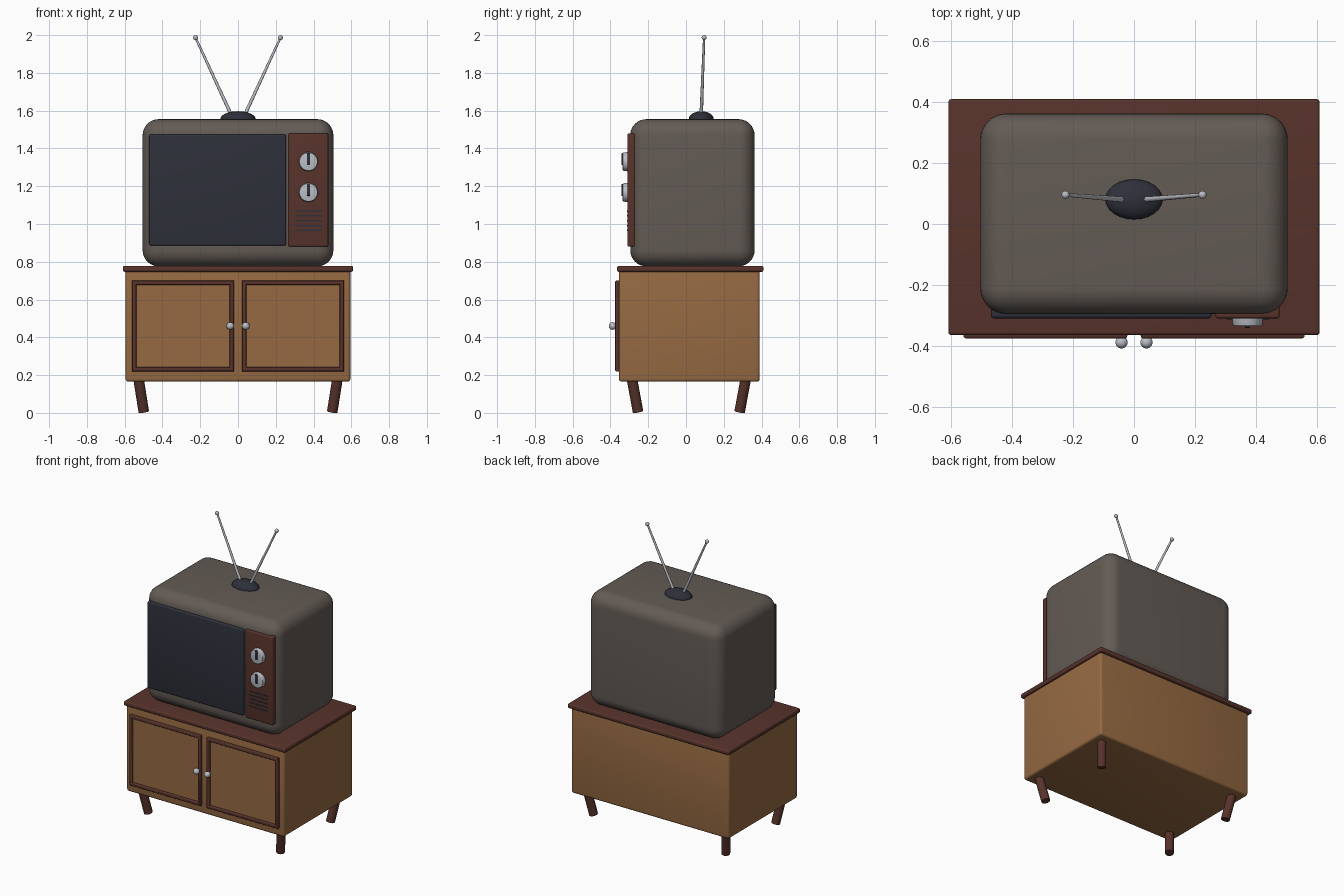
import bpy, bmesh, math
from mathutils import Vector

if "Cube" in bpy.data.objects:
    bpy.data.objects.remove(bpy.data.objects["Cube"], do_unlink=True)


def material(name, rgb):
    # sRGB bytes to linear values
    lin = [((c / 255 + 0.055) / 1.055) ** 2.4 for c in rgb]
    mat = bpy.data.materials.new(name)
    mat.use_nodes = True
    mat.diffuse_color = (*lin, 1)
    bsdf = mat.node_tree.nodes["Principled BSDF"]
    bsdf.inputs["Base Color"].default_value = (*lin, 1)
    bsdf.inputs["Roughness"].default_value = 0.6
    return mat


wood = material("honey wood", (150, 106, 66))
dark_wood = material("dark wood", (88, 51, 43))
casing = material("warm grey casing", (99, 91, 85))
charcoal = material("charcoal", (46, 48, 58))
metal = material("pale metal", (186, 190, 197))


def finish(name, bm, *mats, angle=40):
    mesh = bpy.data.meshes.new(name)
    bmesh.ops.recalc_face_normals(bm, faces=bm.faces[:])
    bm.to_mesh(mesh)
    bm.free()
    for mat in mats:
        mesh.materials.append(mat)
    obj = bpy.data.objects.new(name, mesh)
    bpy.context.collection.objects.link(obj)
    bpy.ops.object.select_all(action='DESELECT')
    obj.select_set(True)
    bpy.context.view_layer.objects.active = obj
    bpy.ops.object.shade_smooth_by_angle(angle=math.radians(angle))
    return obj


def box_mesh(x, y, z):
    bm = bmesh.new()
    bmesh.ops.create_cube(bm, size=1)
    for v in bm.verts:
        for axis, (lo, hi) in enumerate((x, y, z)):
            v.co[axis] = hi if v.co[axis] > 0 else lo
    return bm


def bevel(bm, edges, width, segments):
    bmesh.ops.bevel(bm, geom=edges, offset=width, segments=segments,
                    profile=0.5, affect='EDGES', clamp_overlap=True)


def box(name, x, y, z, mat, width=0.0, segments=4):
    bm = box_mesh(x, y, z)
    if width:
        bevel(bm, bm.edges[:], width, segments)
    return finish(name, bm, mat)


def rod(name, start, end, r1, r2, mat, sides=16, rim=0.0):
    a, b = Vector(start), Vector(end)
    bm = bmesh.new()
    bmesh.ops.create_cone(bm, cap_ends=True, segments=sides,
                          radius1=r1, radius2=r2, depth=(b - a).length)
    if rim:
        edges = [e for e in bm.edges if all(v.co.z > 0 for v in e.verts)]
        bevel(bm, edges, rim, 3)
    turn = (b - a).to_track_quat('Z', 'Y').to_matrix()
    for v in bm.verts:
        v.co = turn @ v.co + (a + b) / 2
    return finish(name, bm, mat)


def ball(name, centre, radii, mat):
    bm = bmesh.new()
    bmesh.ops.create_uvsphere(bm, u_segments=24, v_segments=16, radius=1)
    bmesh.ops.scale(bm, vec=radii, verts=bm.verts[:])
    bmesh.ops.translate(bm, vec=centre, verts=bm.verts[:])
    return finish(name, bm, mat)


def door(name, x):
    # Dark frame with a recessed panel
    bm = box_mesh(x, (-0.376, -0.345), (0.22, 0.70))
    front = min(bm.faces, key=lambda f: f.calc_center_median().y)
    rim = list(front.edges)
    bmesh.ops.inset_region(bm, faces=[front], thickness=0.031)
    lip = bmesh.ops.inset_region(bm, faces=[front], thickness=0.001)
    bmesh.ops.translate(bm, vec=(0, 0.014, 0), verts=front.verts[:])
    front.material_index = 1
    outer = [e for e in bm.edges
             if all(abs(v.co.y + 0.376) < 1e-4 for v in e.verts)
             and e.calc_face_angle(0) > 1]
    bevel(bm, outer, 0.008, 3)
    return finish(name, bm, dark_wood, wood)


# Cabinet
box("cabinet_body", (-0.595, 0.595), (-0.355, 0.39), (0.165, 0.76), wood, 0.015)
box("cabinet_top", (-0.61, 0.61), (-0.365, 0.41), (0.747, 0.778), dark_wood, 0.01)
for side, label in ((1, "left"), (-1, "right")):
    door(f"{label}_door", sorted((side * 0.022, side * 0.56)))
    ball(f"{label}_door_knob", (side * 0.041, -0.389, 0.46), (0.02, 0.02, 0.02), metal)
    rod(f"{label}_door_knob_stem", (side * 0.041, -0.36, 0.46),
        (side * 0.041, -0.38, 0.46), 0.008, 0.008, metal)
    # Legs lean in towards the floor
    for end, top_y, foot_y in (("front", -0.288, -0.254), ("back", 0.318, 0.284)):
        rod(f"{end}_{label}_leg", (side * 0.528, top_y, 0.19),
            (side * 0.499, foot_y, 0.006), 0.028, 0.028, dark_wood, 20)

# Television casing
box("television_casing", (-0.505, 0.505), (-0.295, 0.363), (0.776, 1.555),
    casing, 0.085, 8)
box("screen", (-0.47, 0.255), (-0.31, -0.27), (0.885, 1.475), charcoal, 0.01)
box("control_panel", (0.268, 0.478), (-0.31, -0.27), (0.88, 1.48), dark_wood, 0.008)

# Dials with pointers
for label, z in (("upper", 1.33), ("lower", 1.167)):
    rod(f"{label}_dial", (0.373, -0.30, z), (0.373, -0.335, z),
        0.052, 0.048, metal, 32, 0.004)
    box(f"{label}_dial_pointer", (0.365, 0.381), (-0.341, -0.33),
        (z - 0.018, z + 0.045), charcoal, 0.002, 2)

# Speaker slots
for i in range(5):
    z = 0.966 + i * 0.0255
    box(f"speaker_slot_{i + 1}", (0.304, 0.444), (-0.313, -0.306),
        (z - 0.004, z + 0.004), charcoal)

# Aerial
ball("aerial_base", (0, 0.081, 1.555), (0.094, 0.066, 0.042), charcoal)
for side, label in ((1, "left"), (-1, "right")):
    tip = (side * 0.225, 0.096, 1.987)
    rod(f"{label}_aerial_rod", (side * 0.03, 0.08, 1.565), tip, 0.0095, 0.006, metal, 12)
    ball(f"{label}_aerial_tip", tip, (0.013, 0.013, 0.013), metal)
